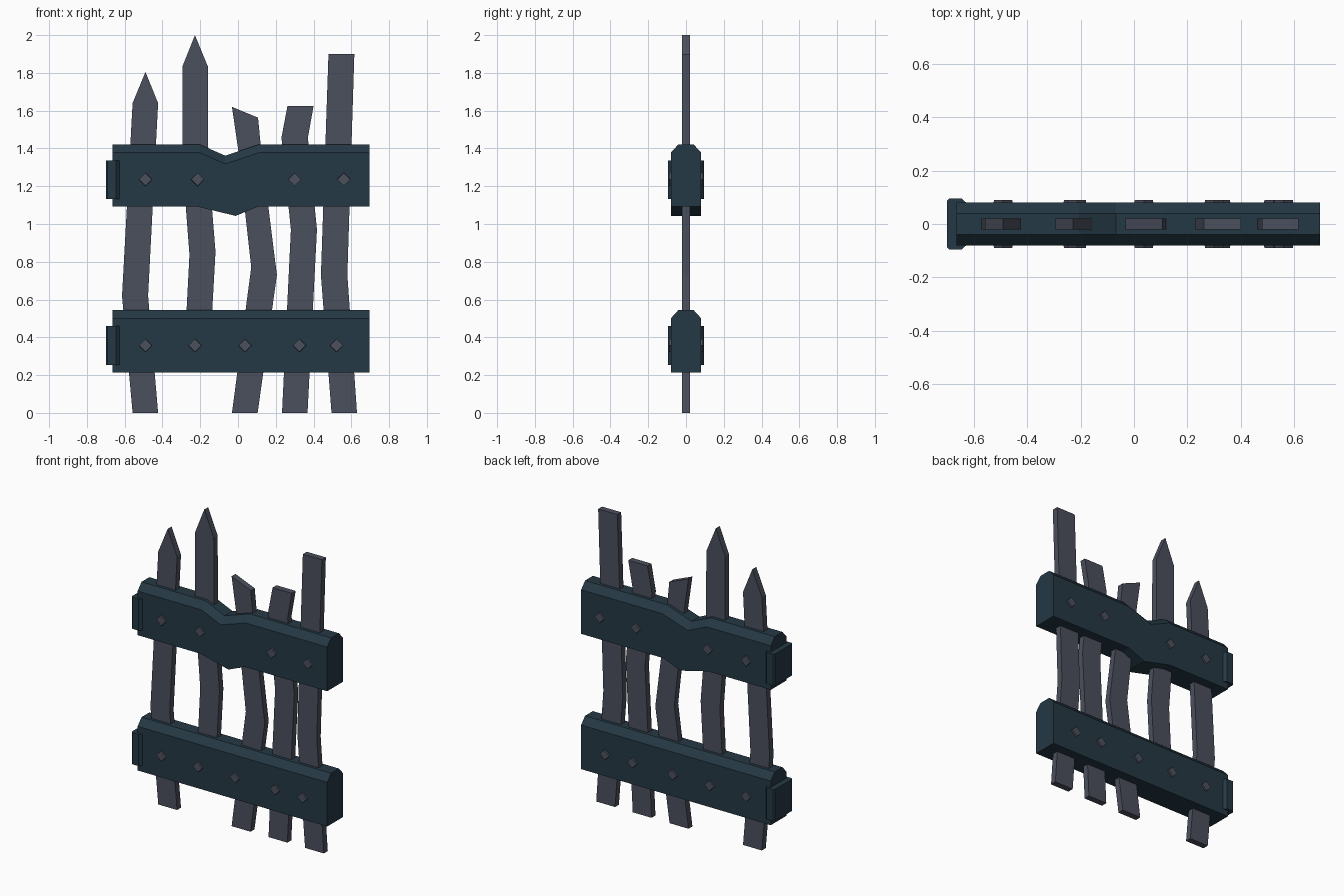
import bpy, bmesh

if "Cube" in bpy.data.objects:
    bpy.data.objects.remove(bpy.data.objects["Cube"])


def material(name, rgb):
    m = bpy.data.materials.new(name)
    m.diffuse_color = (*rgb, 1)
    m.use_nodes = True
    m.node_tree.nodes["Principled BSDF"].inputs["Base Color"].default_value = m.diffuse_color
    return m


WOOD = material("weathered grey", (0.070, 0.079, 0.108))
RAIL = material("dark blue rail", (0.018, 0.040, 0.058))


def loft(name, sections, mat):
    """Skin a list of equal-length closed cross-sections and cap both ends."""
    bm = bmesh.new()
    rings = [[bm.verts.new(p) for p in s] for s in sections]
    n = len(rings[0])
    for a, b in zip(rings, rings[1:]):
        for i in range(n):
            j = (i + 1) % n
            bm.faces.new((a[i], a[j], b[j], b[i]))
    bm.faces.new(rings[0])
    bm.faces.new(rings[-1])
    bmesh.ops.remove_doubles(bm, verts=bm.verts, dist=1e-4)
    bmesh.ops.recalc_face_normals(bm, faces=bm.faces)
    me = bpy.data.meshes.new(name)
    bm.to_mesh(me)
    bm.free()
    me.materials.append(mat)
    ob = bpy.data.objects.new(name, me)
    bpy.context.collection.objects.link(ob)
    return ob


# Slats: each row is left x, left z, right x, right z, from bottom to top
T = 0.02
slats = [
    [(-.558, 0, -.423, 0), (-.614, .62, -.476, .62),
     (-.558, 1.64, -.423, 1.64), (-.49, 1.805, -.49, 1.805)],
    [(-.285, .30, -.15, .30), (-.257, .837, -.119, .853), (-.294, 1.32, -.157, 1.32),
     (-.294, 1.835, -.160, 1.835), (-.228, 2.0, -.228, 2.0)],
    [(-.032, 0, .104, 0), (.070, .77, .206, .73),
     (.000, 1.40, .122, 1.40), (-.032, 1.62, .106, 1.563)],
    [(.233, 0, .368, 0), (.280, .97, .418, .97),
     (.230, 1.457, .370, 1.457), (.262, 1.625, .400, 1.625)],
    [(.495, 0, .630, 0), (.439, .73, .579, .73), (.479, 1.90, .616, 1.90)],
]
for k, rows in enumerate(slats):
    loft(f"slat_{k + 1}",
         [[(xl, -T, zl), (xr, -T, zr), (xr, T, zr), (xl, T, zl)]
          for xl, zl, xr, zr in rows], WOOD)


# Rails: box section with chamfered top edges
def rail_section(xb, xt, zb, zt):
    c = zt - 0.044
    return [(xb, -.08, zb), (xb, .08, zb), (xt, .08, c),
            (xt, .04, zt), (xt, -.04, zt), (xt, -.08, c)]


X0, X1 = -0.664, 0.696
loft("lower_rail", [rail_section(x, x, .215, .545) for x in (X0, X1)], RAIL)
loft("upper_rail", [rail_section(X0, X0, 1.092, 1.422),
                    rail_section(-.215, -.205, 1.092, 1.422),
                    rail_section(-.013, -.068, 1.043, 1.362),
                    rail_section(.107, .113, 1.092, 1.422),
                    rail_section(X1, X1, 1.092, 1.422)], RAIL)

# Hinge caps wrapped round the left rail ends
half = [(-.628, .080), (-.646, .096), (-.690, .096), (-.70, .086)]
outline = half + [(x, -y) for x, y in reversed(half)]
for name, z0, z1 in (("lower", .254, .460), ("upper", 1.132, 1.337)):
    loft(f"{name}_hinge_cap", [[(x, y, z) for x, y in outline] for z in (z0, z1)], RAIL)

# Diamond nail heads on front and back of both rails
nails = {"lower": (.357, (-.49, -.228, .037, .325, .522)),
         "upper": (1.236, (-.49, -.214, .30, .56))}
for rail, (z, xs) in nails.items():
    for k, x in enumerate(xs):
        for side, s in (("front", -1), ("back", 1)):
            loft(f"{rail}_{side}_nail_{k + 1}",
                 [[(x - r, s * y, z), (x, s * y, z - r), (x + r, s * y, z), (x, s * y, z + r)]
                  for y, r in ((.07, .037), (.090, .034))], WOOD)
